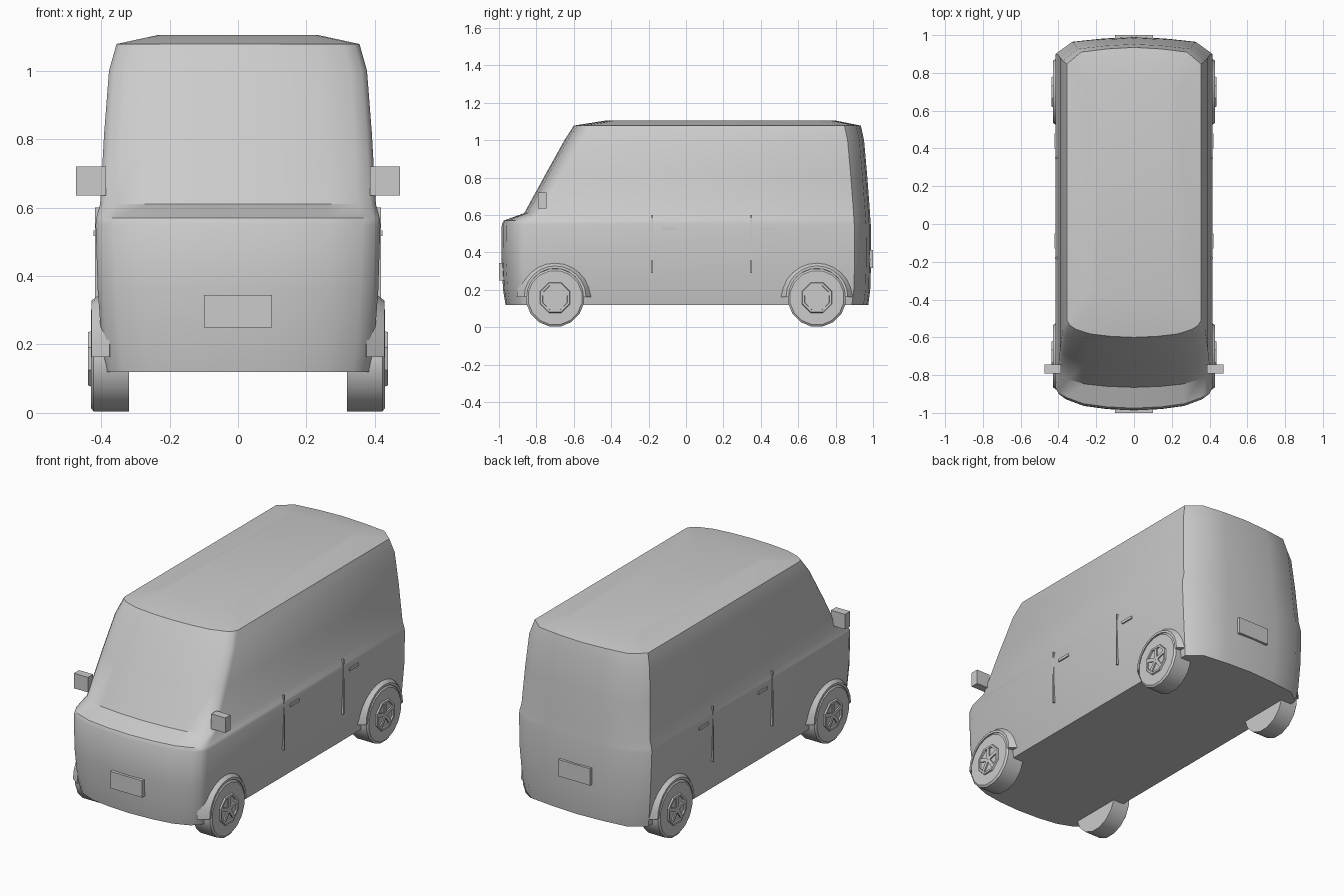
import bpy, bmesh, math
from mathutils import Matrix, Vector

cube = bpy.data.objects.get("Cube")
if cube:
    bpy.data.objects.remove(cube, do_unlink=True)

GREY = (0.6, 0.6, 0.6, 1)
paint = bpy.data.materials.new("plain grey")
paint.use_nodes = True
paint.diffuse_color = GREY
paint.node_tree.nodes["Principled BSDF"].inputs["Base Color"].default_value = GREY


def finish(name, bm, angle=None):
    bmesh.ops.recalc_face_normals(bm, faces=bm.faces)
    mesh = bpy.data.meshes.new(name)
    bm.to_mesh(mesh)
    bm.free()
    mesh.materials.append(paint)
    obj = bpy.data.objects.new(name, mesh)
    bpy.context.collection.objects.link(obj)
    if angle:
        bpy.ops.object.select_all(action="DESELECT")
        obj.select_set(True)
        bpy.context.view_layer.objects.active = obj
        bpy.ops.object.shade_smooth_by_angle(angle=math.radians(angle))
    return obj


def add_box(bm, centre, size, turn=Matrix()):
    m = Matrix.Translation(centre) @ turn @ Matrix.Diagonal((*size, 1))
    bmesh.ops.create_cube(bm, size=1, matrix=m)


def box(name, centre, size):
    bm = bmesh.new()
    add_box(bm, centre, size)
    return finish(name, bm)


def loft(bm, rings, closed=True):
    """Bridge successive rings of points with quads."""
    rows = [[bm.verts.new(p) for p in ring] for ring in rings]
    for a, b in zip(rows, rows[1:]):
        n = len(a)
        for i in range(n if closed else n - 1):
            j = (i + 1) % n
            bm.faces.new((a[i], a[j], b[j], b[i]))
    return rows


# Body: stacked plan outlines, bowed at nose and tail
# z, half width, nose y, tail y, nose corner depth, corner height offset
LEVELS = [
    (0.12, 0.385, -0.965, 0.975, 0.12, 0),
    (0.20, 0.398, -0.978, 0.985, 0.12, 0),
    (0.36, 0.410, -0.987, 0.990, 0.12, 0),
    (0.55, 0.416, -0.985, 0.988, 0.12, 0),
    (0.57, 0.414, -0.975, 0.986, 0.12, 0),
    (0.61, 0.403, -0.865, 0.984, 0.09, 0),
    (0.82, 0.391, -0.750, 0.968, 0.09, 0),
    (1.00, 0.377, -0.650, 0.952, 0.09, 0),
    (1.078, 0.355, -0.600, 0.935, 0.09, 0),
    (1.105, 0.230, -0.430, 0.800, 0.08, 0),
]
NOSE = [(0, 0), (0.35, 0.06), (0.65, 0.2), (0.87, 0.48), (0.96, 0.72), (1, 1)]
TAIL = [(1, 0.088), (0.79, 0.025), (0.4, 0.008), (0, 0)]


def outline(z, w, nose, tail, depth, lift):
    half = [(w * u, nose + depth * v, z + lift) for u, v in NOSE]
    half += [(w * u, tail - d, z + lift) for u, d in TAIL]
    return half + [(-x, y, h) for x, y, h in reversed(half[1:-1])]


bm = bmesh.new()
rows = loft(bm, [outline(*level) for level in LEVELS])
bm.faces.new(rows[0])
bm.faces.new(rows[-1])
finish("van_body", bm, 38)

# Number plates, front and back
box("front_plate", (0, -0.985, 0.297), (0.2, 0.03, 0.095))
box("rear_plate", (0, 0.985, 0.365), (0.2, 0.03, 0.095))


def wheel(name, side, y):
    bm = bmesh.new()
    axle = Matrix.Translation((0, y, 0.158))

    def ring(x, r, n):
        return [axle @ Vector((side * x, r * math.cos(a), r * math.sin(a)))
                for a in (math.tau * (i + 0.5) / n for i in range(n))]

    # Tyre drum
    rows = loft(bm, [ring(x, r, 16) for x, r in
                     ((0.318, 0.157), (0.422, 0.157), (0.430, 0.146))])
    bm.faces.new(rows[0])
    bm.faces.new(rows[-1])
    # Octagonal rim and five spokes
    loft(bm, [ring(x, r, 8) for x, r in
              ((0.428, 0.088), (0.438, 0.084), (0.438, 0.072), (0.428, 0.070))])
    for k in range(5):
        turn = Matrix.Rotation(math.tau * k / 5, 4, "X")
        centre = axle @ turn @ Vector((side * 0.431, 0, 0.038))
        add_box(bm, centre, (0.012, 0.02, 0.072), turn)
    finish(name, bm, 30)


def arch(name, side, y):
    # Flared half ring that sinks into the body side
    bm = bmesh.new()
    rings = []
    for x, r in ((0.375, 0.205), (0.428, 0.165), (0.428, 0.152), (0.37, 0.152)):
        rings.append([(side * x, y + r * math.cos(a), 0.163 + r * math.sin(a))
                      for a in (math.pi * i / 12 for i in range(13))])
    rows = loft(bm, rings, closed=False)
    for end in (0, -1):
        bm.faces.new([row[end] for row in rows])
    for a, b in zip(range(12), range(1, 13)):
        bm.faces.new((rows[0][a], rows[0][b], rows[-1][b], rows[-1][a]))
    finish(name, bm, 30)


for side, label in ((1, "left"), (-1, "right")):
    for y, place in ((-0.7, "front"), (0.7, "rear")):
        wheel(f"{place}_{label}_wheel", side, y)
        arch(f"{place}_{label}_arch", side, y)
    # Door seams and handles
    for y, place in ((-0.18, "front"), (0.35, "rear")):
        box(f"{place}_{label}_door_seam", (side * 0.408, y, 0.445), (0.02, 0.008, 0.31))
        box(f"{place}_{label}_door_handle", (side * 0.412, y + 0.09, 0.525), (0.02, 0.08, 0.016))
    # Wing mirror
    box(f"{label}_mirror", (side * 0.43, -0.768, 0.678), (0.088, 0.046, 0.085))
